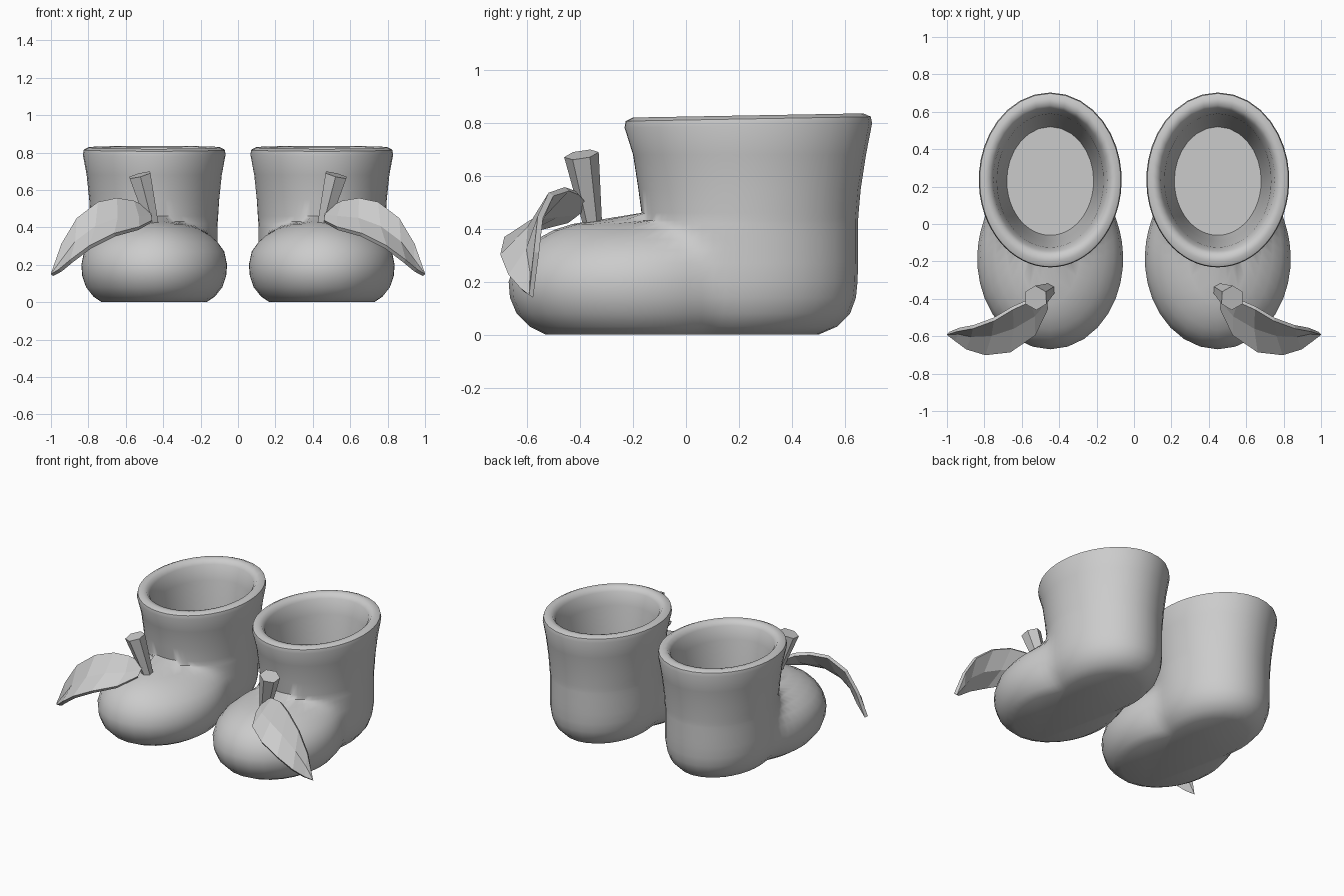
import bpy, bmesh, math
from mathutils import Vector, Matrix

if "Cube" in bpy.data.objects:
    bpy.data.objects.remove(bpy.data.objects["Cube"])

grey = bpy.data.materials.new("soft grey")
grey.diffuse_color = (0.6, 0.6, 0.6, 1)
grey.use_nodes = True
grey.node_tree.nodes["Principled BSDF"].inputs["Base Color"].default_value = grey.diffuse_color

CX, CY, N = 0.448, 0.06, 48    # boot axis, ray centre and points per ring


def finish(bm, name, smooth=None, thickness=0):
    """Make a mirrored object (left and right boot) from a bmesh."""
    bmesh.ops.recalc_face_normals(bm, faces=bm.faces)
    me = bpy.data.meshes.new(name)
    bm.to_mesh(me)
    bm.free()
    me.materials.append(grey)
    ob = bpy.data.objects.new(name, me)
    bpy.context.collection.objects.link(ob)
    if thickness:
        sol = ob.modifiers.new("thickness", 'SOLIDIFY')
        sol.thickness, sol.offset = thickness, 0
    ob.modifiers.new("pair", 'MIRROR').use_mirror_merge = False
    if smooth:
        bpy.context.view_layer.objects.active = ob
        ob.select_set(True)
        bpy.ops.object.shade_smooth_by_angle(angle=math.radians(smooth))
        ob.select_set(False)
    return ob


def reach(ang, front, back, half):
    """Distance from the ray centre to an oval's edge."""
    b, m = (back - front) / 2, (back + front) / 2
    dx, dy, oy = math.sin(ang) / half, -math.cos(ang) / b, (CY - m) / b
    A, B, C = dx * dx + dy * dy, oy * dy, oy * oy - 1
    return (-B + math.sqrt(B * B - A * C)) / A


# boot: stacked outlines blending a foot oval with a shaft oval
# (z, shaft front, back, half width, foot front, back, half width)
outer = [
    (0.005, -0.10, 0.50, 0.22, -0.53, 0.20, 0.28),
    (0.03, -0.14, 0.57, 0.27, -0.59, 0.24, 0.325),
    (0.08, -0.17, 0.62, 0.31, -0.64, 0.28, 0.365),
    (0.14, -0.18, 0.642, 0.33, -0.665, 0.30, 0.385),
    (0.20, -0.18, 0.648, 0.34, -0.67, 0.30, 0.39),
    (0.27, -0.18, 0.65, 0.34, -0.645, 0.30, 0.375),
    (0.32, -0.18, 0.65, 0.34, -0.61, 0.30, 0.34),
    (0.36, -0.18, 0.65, 0.34, -0.565, 0.30, 0.295),
    (0.395, -0.18, 0.65, 0.34, -0.50, 0.28, 0.235),
    (0.418, -0.175, 0.65, 0.34, -0.43, 0.25, 0.17),
    (0.432, -0.17, 0.65, 0.34, -0.34, 0.22, 0.10),
]
shaft = [
    (0.46, -0.168, 0.652, 0.342), (0.55, -0.18, 0.66, 0.348),
    (0.68, -0.20, 0.68, 0.362), (0.79, -0.232, 0.703, 0.382),
    (0.815, -0.228, 0.698, 0.377), (0.828, -0.20, 0.67, 0.352),
    (0.822, -0.165, 0.635, 0.325), (0.795, -0.145, 0.615, 0.305),
    (0.70, -0.125, 0.59, 0.285), (0.40, -0.09, 0.555, 0.255),
    (0.15, -0.06, 0.52, 0.232),
]
bm = bmesh.new()
rings = []
for z, *s in outer + shaft:
    ring = []
    for i in range(N):
        a = 2 * math.pi * i / N
        r = reach(a, *s[:3])
        if len(s) == 6:
            r = (r ** 16 + reach(a, *s[3:]) ** 16) ** (1 / 16)
        y = CY - r * math.cos(a)
        tilt = 0.018 * (y - 0.235) if z > 0.75 else 0   # rim rises to the back
        ring.append(bm.verts.new((CX + r * math.sin(a), y, z + tilt)))
    rings.append(ring)
for p, q in zip(rings, rings[1:]):
    for i in range(N):
        j = (i + 1) % N
        bm.faces.new((p[i], p[j], q[j], q[i]))
bm.faces.new(rings[0])      # sole
bm.faces.new(rings[-1])     # inside floor
for v in bm.verts:
    if v.co.z < 0.006:
        v.co.z = 0
finish(bm, "boots", 45)

# stem: six-sided flaring peg leaning outwards
lo, hi = Vector((0.452, -0.35, 0.40)), Vector((0.525, -0.395, 0.68))
axis = hi - lo
bm = bmesh.new()
bmesh.ops.create_cone(bm, cap_ends=True, segments=6, radius1=0.034,
                      radius2=0.066, depth=axis.length,
                      matrix=Matrix.Translation((lo + hi) / 2)
                      @ axis.to_track_quat('Z', 'Y').to_matrix().to_4x4())
finish(bm, "stems")

# leaf: drooping blade between an upper and a lower edge, creased in the middle
upper = [(0.475, -0.37, 0.49), (0.56, -0.41, 0.535), (0.65, -0.45, 0.55),
         (0.75, -0.51, 0.53), (0.86, -0.55, 0.445), (0.94, -0.565, 0.31)]
lower = [(0.465, -0.45, 0.43), (0.53, -0.59, 0.395), (0.66, -0.68, 0.36),
         (0.79, -0.695, 0.295), (0.89, -0.665, 0.22), (0.95, -0.62, 0.17)]
bm = bmesh.new()
rows = []
for k, (u, l) in enumerate(zip(upper, lower)):
    u, l = Vector(u), Vector(l)
    mid = (u + l) / 2 + Vector((-0.01, 0.012, -0.012)) * min(k, 1)
    rows.append([bm.verts.new(c) for c in (u, mid, l)])
tip = bm.verts.new((0.995, -0.585, 0.145))
for p, q in zip(rows, rows[1:]):
    for i in (0, 1):
        bm.faces.new((p[i], p[i + 1], q[i + 1], q[i]))
for i in (0, 1):
    bm.faces.new((rows[-1][i], rows[-1][i + 1], tip))
finish(bm, "leaves", thickness=0.022)
